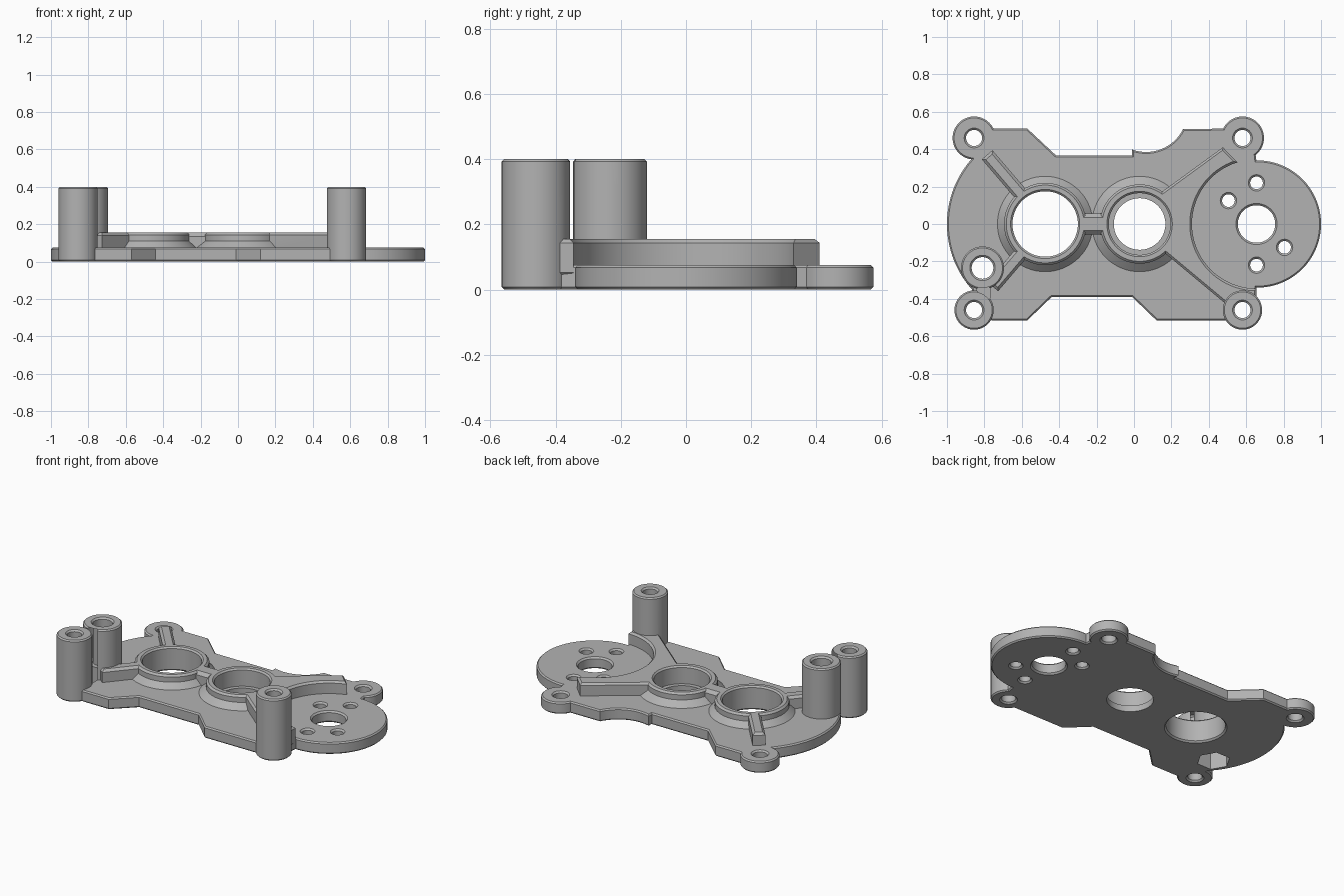
import bpy, bmesh, math
from mathutils import Vector

cube = bpy.data.objects.get("Cube")
if cube:
    bpy.data.objects.remove(cube, do_unlink=True)

PLATE, RAISED, POST, CH = 0.075, 0.155, 0.40, 0.008

grey = bpy.data.materials.new("machined grey")
grey.use_nodes = True
grey.diffuse_color = (0.45, 0.45, 0.45, 1)
grey.node_tree.nodes["Principled BSDF"].inputs["Base Color"].default_value = grey.diffuse_color


def finish(bm, name):
    bmesh.ops.recalc_face_normals(bm, faces=bm.faces)
    mesh = bpy.data.meshes.new(name)
    bm.to_mesh(mesh)
    bm.free()
    obj = bpy.data.objects.new(name, mesh)
    mesh.materials.append(grey)
    bpy.context.collection.objects.link(obj)
    return obj


def arc(cx, cy, r, a0, a1, n=32):
    angles = [math.radians(a0 + (a1 - a0) * i / n) for i in range(n + 1)]
    return [(cx + r * math.cos(a), cy + r * math.sin(a)) for a in angles]


def prism(name, outline, z0, z1, chamfer=CH):
    """Extruded outline with chamfered rims."""
    bm = bmesh.new()
    base = bm.faces.new([bm.verts.new((x, y, z0)) for x, y in outline])
    top = bmesh.ops.extrude_face_region(bm, geom=[base])
    verts = [g for g in top["geom"] if isinstance(g, bmesh.types.BMVert)]
    bmesh.ops.translate(bm, verts=verts, vec=(0, 0, z1 - z0))
    if not base.is_valid or len(bm.faces) == len(outline) + 1:
        bm.faces.new([v for v in bm.verts if abs(v.co.z - z0) < 1e-6])
    bmesh.ops.recalc_face_normals(bm, faces=bm.faces)
    rim = [e for e in bm.edges if abs(e.verts[0].co.z - e.verts[1].co.z) < 1e-6]
    bmesh.ops.bevel(bm, geom=rim, offset=chamfer, segments=1, affect='EDGES')
    return finish(bm, name)


def lathe(name, x, y, profile, n=64):
    """Solid of revolution from (radius, height) pairs, capped at both ends."""
    bm = bmesh.new()
    rings = []
    for r, z in profile:
        rings.append([bm.verts.new((x + r * math.cos(math.tau * i / n),
                                    y + r * math.sin(math.tau * i / n), z)) for i in range(n)])
    for a, b in zip(rings, rings[1:]):
        for i in range(n):
            j = (i + 1) % n
            bm.faces.new((a[i], a[j], b[j], b[i]))
    bm.faces.new(rings[0])
    bm.faces.new(rings[-1])
    return finish(bm, name)


def column(name, x, y, r, z0, z1):
    return lathe(name, x, y, [(r - CH, z0), (r, z0 + CH), (r, z1 - CH), (r - CH, z1)])


def hole(x, y, r, z1, n=40):
    """Through-hole cutter with a small countersink at each end."""
    return lathe("hole_cutter", x, y, [(r + .02, -.01), (r, .01), (r, z1 - .01), (r + .02, z1 + .01)], n)


def bar(name, start, end, width, z0, z1, chamfer):
    a, b = Vector(start), Vector(end)
    side = (b - a).orthogonal().normalized() * width / 2
    return prism(name, [tuple(p) for p in (a + side, b + side, b - side, a - side)], z0, z1, chamfer)


def combine(target, tool, operation):
    mod = target.modifiers.new("join", 'BOOLEAN')
    mod.operation, mod.solver, mod.object = operation, 'EXACT', tool
    bpy.context.view_layer.objects.active = target
    bpy.ops.object.modifier_apply(modifier=mod.name)
    bpy.data.objects.remove(tool, do_unlink=True)


# Base plate: waisted body, round motor seat on one end, bulge on the other
outline = [(-.855, .46), (-.76, .51), (-.57, .51), (-.415, .365), (-.01, .365)]
outline += arc(.065, .605, .22, 250, 334, 16)
outline += [(.58, .51), (.64, .46)]
outline += arc(.66, 0, .34, 91, -91, 64)
outline += [(.64, -.46), (.58, -.515), (.12, -.515), (-.01, -.39), (-.44, -.39),
            (-.57, -.515), (-.76, -.515), (-.855, -.46)]
outline += arc(-.475, 0, .525, 222, 138, 40)
bracket = prism("motor_bracket", outline, 0, PLATE)

# Corner bosses at the back, tall posts at the front
corners = [(-.855, .46, .115, PLATE), (.58, .46, .115, PLATE),
           (-.855, -.46, .105, POST), (.58, -.46, .105, POST)]
parts = [column("corner_post", *c[:3], 0, c[3]) for c in corners]

# Extra post beside the front corner, and the web joining the two
parts.append(column("inner_post", -.81, -.235, .115, .03, POST))
parts.append(prism("post_web", [(-.84, -.28), (-.77, -.28), (-.77, -.42), (-.84, -.42)], .03, POST))

# Bearing hubs with flared feet, and the bridge between them
for x, r in ((-.475, .22), (.03, .212)):
    parts.append(lathe("bearing_hub", x, 0, [
        (.255, .03), (.255, PLATE), (r, .11), (r, RAISED - .012), (r - .012, RAISED)]))
parts.append(bar("hub_bridge", (-.36, 0), (-.09, 0), .11, .04, RAISED, .02))

# Ribs running out to the bulged end
parts.append(bar("back_rib", (-.58, .13), (-.785, .37), .075, .04, RAISED, .015))
parts.append(bar("front_rib", (-.58, -.13), (-.755, -.335), .075, .04, RAISED, .015))

# Raised deck that wraps the motor seat
deck = [(.03, .09), (.16, .18), (.475, .41)] + arc(.655, 0, .345, 107, 270, 48)
deck += [(.655, -.41), (.50, -.435), (.17, -.16), (.03, -.09)]
parts.append(prism("raised_deck", deck, .04, RAISED, .012))

for part in parts:
    combine(bracket, part, 'UNION')

# Bores, screw holes, motor holes and the nut pocket underneath
cutters = [hole(x, y, .043, z) for x, y, _, z in corners]
cutters.append(hole(-.475, 0, .175, RAISED, 64))
cutters.append(lathe("stepped_bore", .03, 0, [
    (.138, -.02), (.138, .04), (.165, .04), (.165, RAISED - .01), (.185, RAISED + .01)]))
cutters.append(hole(.655, 0, .10, PLATE, 48))
for x, y in ((.655, .22), (.655, -.22), (.505, .125), (.805, -.125)):
    cutters.append(hole(x, y, .034, PLATE, 24))
cutters.append(hole(-.81, -.235, .058, POST))
cutters.append(lathe("nut_pocket", -.81, -.235, [(.1, -.02), (.1, .14)], 6))
for cutter in cutters:
    combine(bracket, cutter, 'DIFFERENCE')

# Smooth round walls, keep machined edges crisp
bpy.ops.object.select_all(action='DESELECT')
bracket.select_set(True)
bpy.context.view_layer.objects.active = bracket
bpy.ops.object.shade_smooth_by_angle(angle=math.radians(25))
